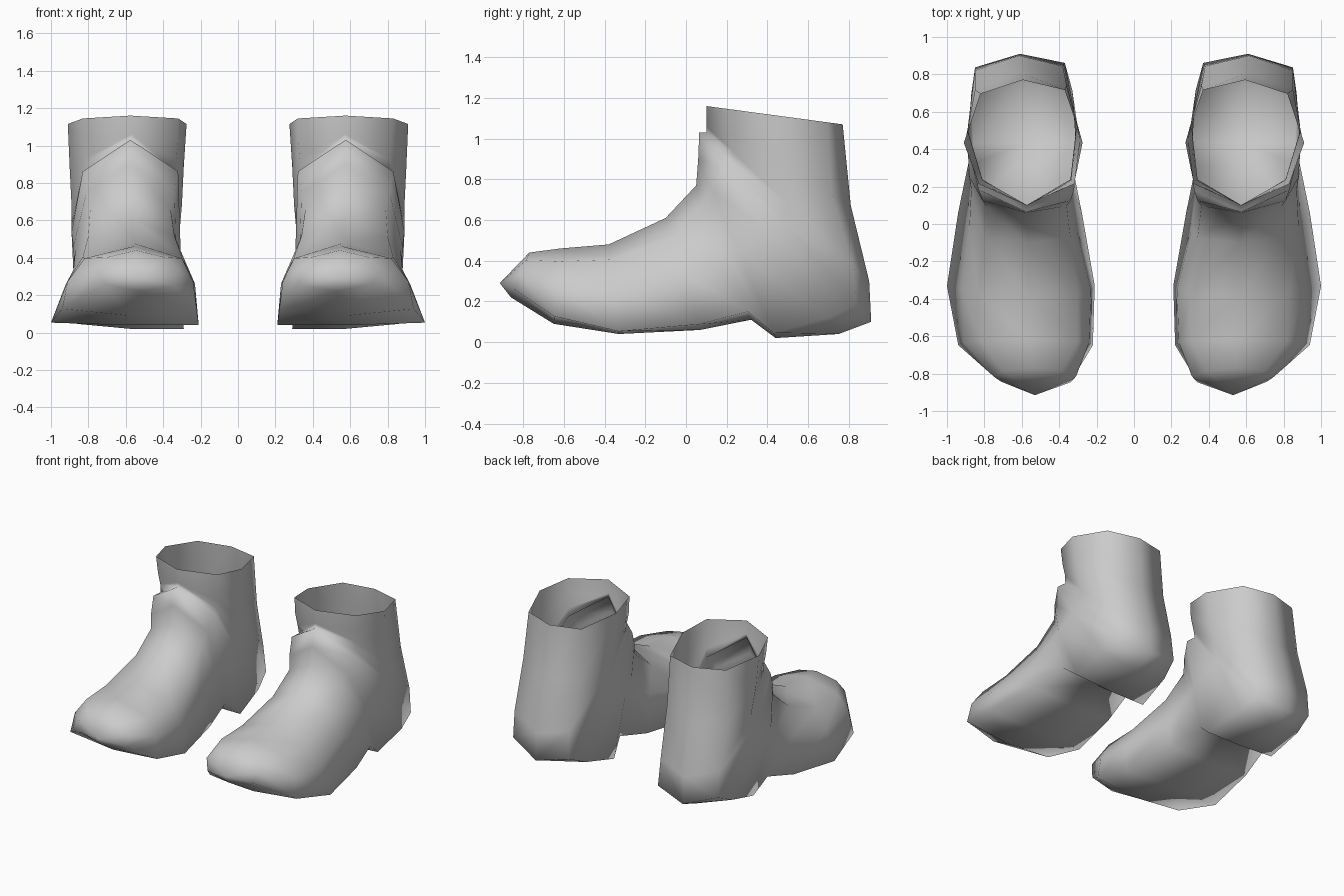
import bpy
import bmesh
from mathutils import Vector

cube = bpy.data.objects.get("Cube")
if cube:
    bpy.data.objects.remove(cube, do_unlink=True)

# Single plain grey leather
leather = bpy.data.materials.new("grey_leather")
leather.use_nodes = True
grey = (0.6, 0.6, 0.6, 1.0)
leather.diffuse_color = grey
shader = next(n for n in leather.node_tree.nodes if n.type == "BSDF_PRINCIPLED")
shader.inputs["Base Color"].default_value = grey
shader.inputs["Roughness"].default_value = 0.8

# Cross-sections swept from the toe, round the heel, up to the open rim:
# instep point (y, z), sole or heel point (y, z), then the inner and outer x
# at the shoulder, the middle and the base, and how far down the base lies
SECTIONS = [
    ((-.77, .44), (-.86, .22), (.39, .70), (.31, .75), (.34, .71), .85),
    ((-.62, .46), (-.65, .09), (.30, .82), (.24, .91), (.22, .94), .93),
    ((-.38, .48), (-.33, .04), (.30, .83), (.23, .92), (.21, 1.0), 1.0),
    ((-.10, .61), (.07, .06), (.34, .80), (.31, .88), (.28, .94), .98),
    ((.05, .77), (.32, .11), (.36, .79), (.33, .87), (.33, .89), .97),
    ((.06, .90), (.44, .02), (.34, .81), (.32, .88), (.29, .86), 1.0),
    ((.065, 1.03), (.75, .04), (.32, .83), (.31, .89), (.33, .87), .95),
    ((.10, 1.03), (.91, .10), (.34, .81), (.31, .89), (.37, .85), .94),
    ((.10, 1.06), (.90, .30), (.33, .81), (.30, .89), (.38, .85), .93),
    ((.10, 1.10), (.81, .67), (.32, .82), (.29, .90), (.36, .85), .90),
    ((.10, 1.16), (.77, 1.07), (.32, .83), (.275, .91), (.37, .82), .92),
]


def section_points(instep, sole, shoulder, middle, base, base_at):
    """Eight points round one section: instep, outer side, sole, inner side."""
    top = Vector((sum(shoulder) / 2, *instep))
    bottom = Vector((sum(base) / 2, *sole))

    def at(x, fraction):
        point = top.lerp(bottom, fraction)
        point.x = x
        return point

    return [
        top, at(shoulder[1], .17), at(middle[1], .5), at(base[1], base_at - .03),
        bottom, at(base[0], base_at), at(middle[0], .5), at(shoulder[0], .17),
    ]


def build_boot(name, side):
    bm = bmesh.new()
    rings = []
    for section in SECTIONS:
        ring = [bm.verts.new((side * p.x, p.y, p.z)) for p in section_points(*section)]
        rings.append(ring)

    # Skin between neighbouring sections
    for lower, upper in zip(rings, rings[1:]):
        for i in range(len(lower)):
            j = (i + 1) % len(lower)
            bm.faces.new((lower[i], lower[j], upper[j], upper[i]))

    # Pointed toe closing the front; the rim stays open
    tip = bm.verts.new((side * .53, -.915, .29))
    first = rings[0]
    for i in range(len(first)):
        bm.faces.new((first[(i + 1) % len(first)], first[i], tip))

    # Outward normals and smooth leather
    if side < 0:
        bmesh.ops.reverse_faces(bm, faces=bm.faces[:])
    bmesh.ops.recalc_face_normals(bm, faces=bm.faces[:])
    for face in bm.faces:
        face.smooth = True

    mesh = bpy.data.meshes.new(name)
    bm.to_mesh(mesh)
    bm.free()
    mesh.materials.append(leather)
    boot = bpy.data.objects.new(name, mesh)
    bpy.context.collection.objects.link(boot)
    return boot


build_boot("left_boot", 1)
build_boot("right_boot", -1)
